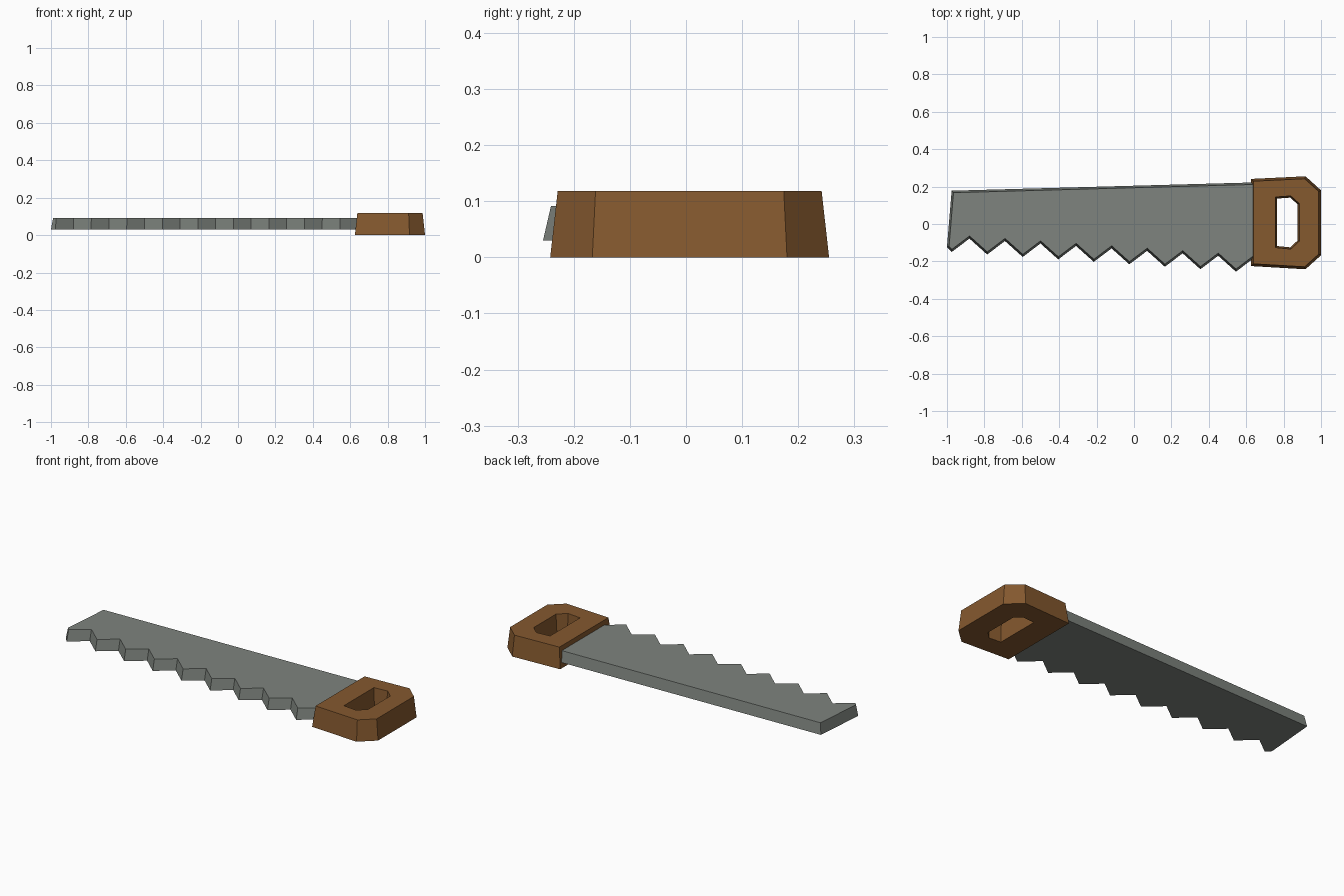
import bpy, bmesh
from mathutils import Vector

if "Cube" in bpy.data.objects:
    bpy.data.objects.remove(bpy.data.objects["Cube"])


def material(name, color):
    m = bpy.data.materials.new(name)
    m.diffuse_color = (*color, 1)
    m.use_nodes = True
    m.node_tree.nodes["Principled BSDF"].inputs["Base Color"].default_value = m.diffuse_color
    return m


def inset(pts, d):
    """Move every edge of a counter-clockwise outline inward by d."""
    out = []
    for i, p in enumerate(pts):
        p = Vector(p)
        a = (p - Vector(pts[i - 1])).normalized()
        b = (Vector(pts[(i + 1) % len(pts)]) - p).normalized()
        na, nb = Vector((-a.y, a.x)), Vector((-b.y, b.x))
        out.append(p + (na + nb) * d / (1 + na.dot(nb)))
    return out


def tapered_plate(name, outline, z0, z1, taper, mat, hole=None):
    """Flat plate narrowing upward; a hole has as many corners as the outline."""
    bm = bmesh.new()

    def ring(pts, z):
        return [bm.verts.new((p[0], p[1], z)) for p in pts]

    def bridge(r, s):
        n = len(r)
        for i in range(n):
            j = (i + 1) % n
            bm.faces.new((r[i], r[j], s[j], s[i]))

    low, high = ring(outline, z0), ring(inset(outline, taper), z1)
    bridge(low, high)
    if hole:
        hole_low, hole_high = ring(hole, z0), ring(inset(hole, -0.009), z1)
        bridge(high, hole_high)
        bridge(hole_high, hole_low)
        bridge(hole_low, low)
    else:
        bm.faces.new(high)
        bm.faces.new(low[::-1])
    bmesh.ops.recalc_face_normals(bm, faces=bm.faces)
    mesh = bpy.data.meshes.new(name)
    bm.to_mesh(mesh)
    bm.free()
    mesh.materials.append(mat)
    ob = bpy.data.objects.new(name, mesh)
    bpy.context.collection.objects.link(ob)
    return ob


steel = material("grey steel", (0.21, 0.23, 0.21))
wood = material("brown wood", (0.235, 0.1, 0.028))

# Blade: nine teeth along a slanted edge, tucked into the handle
blade = [(-0.975, 0.178), (-1.0, -0.123)]
for i in range(9):
    x = -0.975 + 0.19 * i
    blade += [(x, -0.15 - 0.0131 * i), (x + 0.095, -0.078 - 0.0131 * i)]
blade += [(0.67, -0.19), (0.67, 0.223)]
tapered_plate("blade", blade, 0.03, 0.092, 0.011, steel)

# Handle: chamfered block with a grip hole
handle = [(0.625, -0.225), (0.917, -0.242), (1.0, -0.167),
          (1.0, 0.18), (0.917, 0.255), (0.625, 0.241)]
grip = [(0.765, -0.118), (0.835, -0.125), (0.875, -0.088),
        (0.875, 0.105), (0.835, 0.141), (0.765, 0.136)]
tapered_plate("handle", handle, 0.0, 0.118, 0.013, wood, grip)
